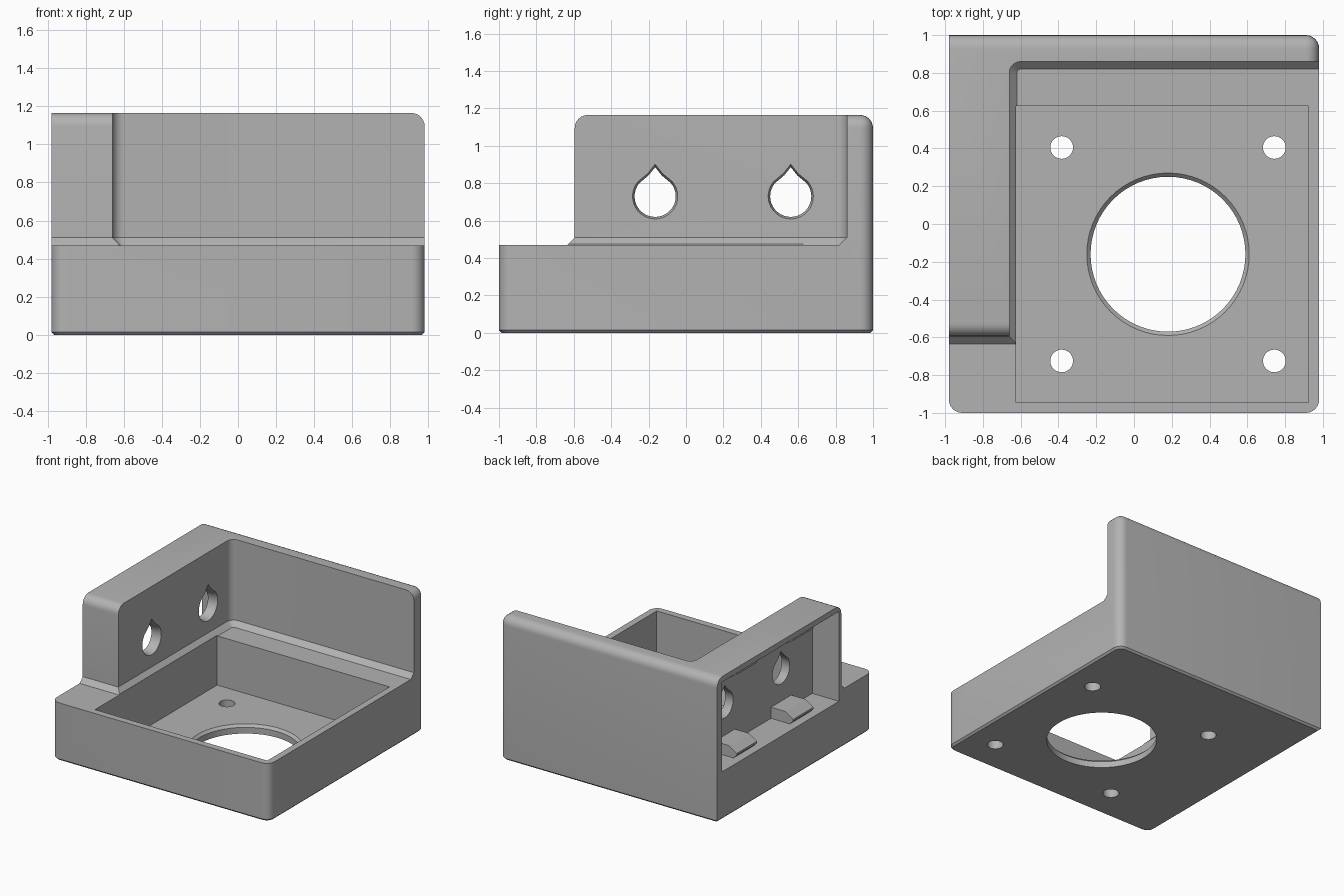
import bpy
import bmesh
from math import sin, cos, pi, radians
from mathutils import Vector

cube = bpy.data.objects.get("Cube")
if cube:
    bpy.data.objects.remove(cube, do_unlink=True)

grey = bpy.data.materials.new("plain_grey")
grey.use_nodes = True
grey.diffuse_color = (0.45, 0.45, 0.45, 1)
grey.node_tree.nodes["Principled BSDF"].inputs["Base Color"].default_value = (0.45, 0.45, 0.45, 1)


def finish(bm, name):
    bmesh.ops.recalc_face_normals(bm, faces=bm.faces[:])
    mesh = bpy.data.meshes.new(name)
    bm.to_mesh(mesh)
    bm.free()
    mesh.materials.append(grey)
    obj = bpy.data.objects.new(name, mesh)
    bpy.context.collection.objects.link(obj)
    return obj


def box_bm(lo, hi):
    bm = bmesh.new()
    bmesh.ops.create_cube(bm, size=1)
    for v in bm.verts:
        v.co = Vector([(a + b) / 2 + c * (b - a) for a, b, c in zip(lo, hi, v.co)])
    return bm


def bevel(bm, rule, offset, segments):
    edges = [e for e in bm.edges if rule(*[v.co for v in e.verts])]
    bmesh.ops.bevel(bm, geom=edges, offset=offset, segments=segments,
                    profile=0.5, affect='EDGES')


def near(a, b, axis, value):
    return abs(a[axis] - value) < 1e-4 and abs(b[axis] - value) < 1e-4


def loft(name, rings):
    bm = bmesh.new()
    rows = [[bm.verts.new(p) for p in ring] for ring in rings]
    n = len(rows[0])
    for r, s in zip(rows, rows[1:]):
        for i in range(n):
            j = (i + 1) % n
            bm.faces.new((r[i], r[j], s[j], s[i]))
    bm.faces.new(rows[0])
    bm.faces.new(rows[-1])
    return finish(bm, name)


def cut(body, cutter):
    cutter.hide_render = True
    mod = body.modifiers.new("cut", 'BOOLEAN')
    mod.operation = 'DIFFERENCE'
    mod.solver = 'EXACT'
    mod.object = cutter
    bpy.context.view_layer.objects.active = body
    bpy.ops.object.modifier_apply(modifier=mod.name)
    bpy.data.objects.remove(cutter, do_unlink=True)


def round_hole(name, x, y, stations, sides):
    return loft(name, [[(x + r * cos(2 * pi * i / sides), y + r * sin(2 * pi * i / sides), z)
                        for i in range(sides)] for r, z in stations])


# Main block with rounded outer edges and a chamfered underside
W, D, TOP, DECK = 0.98, 1.0, 1.165, 0.47
bm = box_bm((-W, -D, 0), (W, D, TOP))


def outer_edge(a, b):
    upright = abs(a.z - b.z) > 0.5 and (a.x > 0 or a.y < 0)
    rim = near(a, b, 2, TOP) and (near(a, b, 1, D) or near(a, b, 0, W))
    return upright or rim


bevel(bm, outer_edge, 0.07, 6)
bevel(bm, lambda a, b: near(a, b, 2, 0), 0.015, 1)
body = finish(bm, "housing")

# Open space in front of the back wall and beside the side wall
WALL_X, WALL_Y, FRONT = -0.66, 0.86, -0.595
bm = box_bm((WALL_X, -1.5, DECK), (1.5, WALL_Y, 1.5))
bevel(bm, lambda a, b: near(a, b, 0, WALL_X) and near(a, b, 1, WALL_Y), 0.06, 6)
bevel(bm, lambda a, b: near(a, b, 2, DECK) and not near(a, b, 0, 1.5)
      and not near(a, b, 1, -1.5), 0.04, 1)
cut(body, finish(bm, "inner_space"))

# Space in front of the side wall, with its rounded top edge
R = 0.07
arc = [(FRONT + R - R * cos(t * pi / 12), TOP - R + R * sin(t * pi / 12)) for t in range(7)]
profile = [(-1.5, DECK), (FRONT - 0.04, DECK), (FRONT, DECK + 0.04)] + arc
profile += [(FRONT + R, 1.5), (-1.5, 1.5)]
cut(body, loft("front_space", [[(x, y, z) for y, z in profile] for x in (-1.5, 1.5)]))

# Deep square pocket in the base
FLOOR = 0.07
cut(body, finish(box_bm((-0.625, -0.945, FLOOR), (0.925, 0.625, 0.9)), "pocket"))

# Large chamfered opening and four screw holes
CX, CY = 0.18, -0.16
cut(body, round_hole("opening", CX, CY, [(0.41, -0.1), (0.41, 0.05), (0.45, 0.09)], 64))
for sx in (-1, 1):
    for sy in (-1, 1):
        cut(body, round_hole("screw_hole", CX + sx * 0.563, CY + sy * 0.565,
                             [(0.06, -0.1), (0.06, 0.2)], 32))

# Recess in the outside of the side wall
LOW, HIGH = 0.39, 1.12
cut(body, finish(box_bm((-1.2, -0.565, LOW), (-0.74, 0.94, HIGH)), "recess"))

# Teardrop holes through the side wall, flared on the inner side
drop = [(0.11 * cos(radians(a)), 0.11 * sin(radians(a))) for a in range(140, 401, 10)]
drop += [(0.035, 0.112), (0, 0.156), (-0.035, 0.112)]
HOLES = (-0.165, 0.56)
for hy in HOLES:
    cut(body, loft("teardrop", [[(x, hy + s * p, 0.73 + s * q) for p, q in drop]
                                for x, s in ((-0.9, 1), (-0.685, 1), (-0.635, 1.2))]))

# Clip tabs on the floor and ceiling of the recess
tab = [(-0.72, -0.02), (-0.72, 0.09), (-0.87, 0.09), (-0.94, 0.045), (-0.94, 0.03), (-0.89, -0.02)]
parts = [body]
for hy in HOLES:
    for name, base, sign in (("lower_tab", LOW, 1), ("upper_tab", HIGH, -1)):
        parts.append(loft(name, [[(x, hy + dy, base + sign * z) for x, z in tab]
                                 for dy in (-0.13, 0.13)]))

bpy.ops.object.select_all(action='DESELECT')
for part in parts:
    part.select_set(True)
bpy.context.view_layer.objects.active = body
bpy.ops.object.shade_smooth_by_angle(angle=radians(30))
